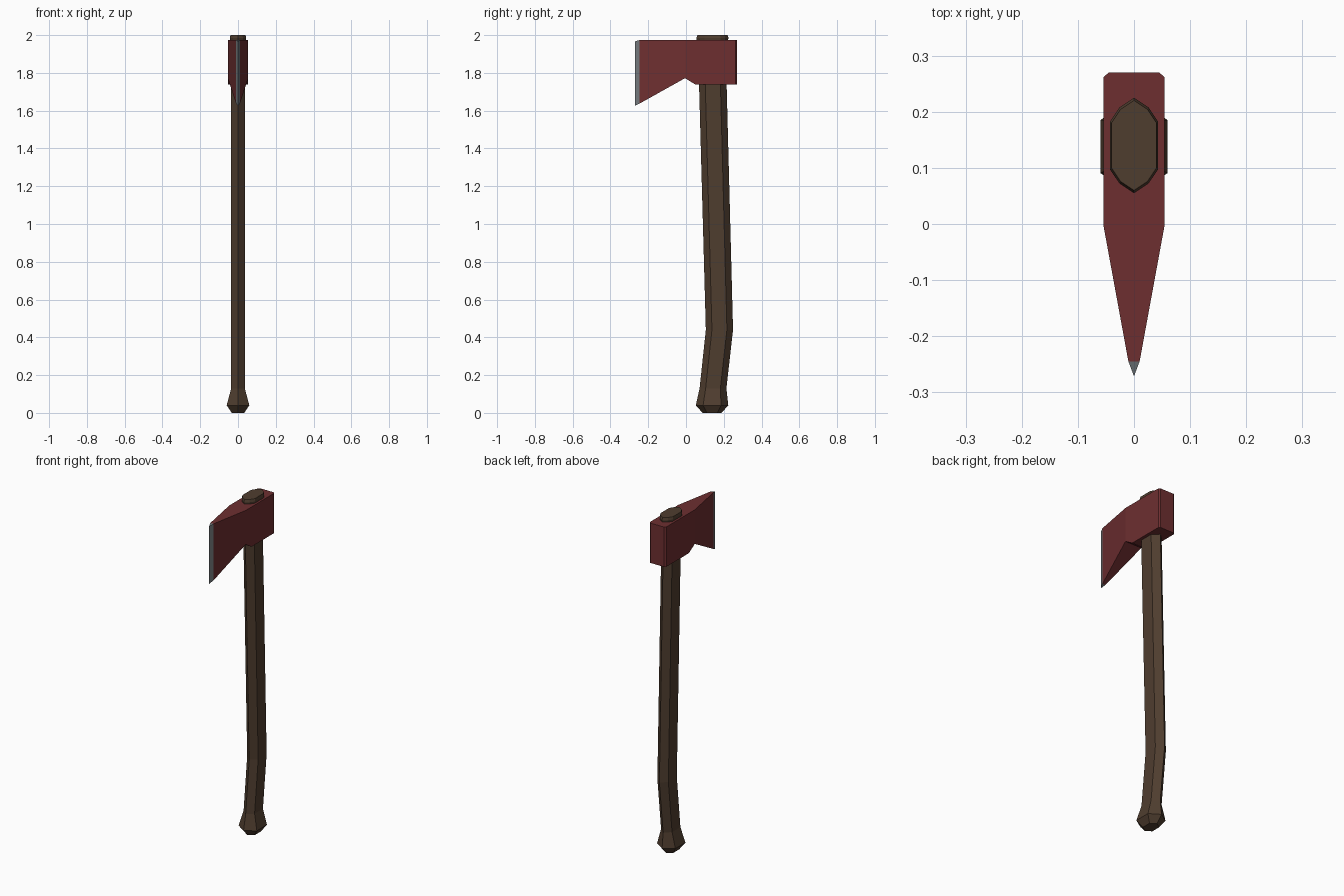
import bpy, bmesh

cube = bpy.data.objects.get("Cube")
if cube:
    bpy.data.objects.remove(cube, do_unlink=True)


def material(name, rgb):
    m = bpy.data.materials.new(name)
    m.use_nodes = True
    m.diffuse_color = (*rgb, 1)
    m.node_tree.nodes["Principled BSDF"].inputs["Base Color"].default_value = (*rgb, 1)
    return m


wood = material("dark wood", (0.078, 0.047, 0.028))
red = material("red paint", (0.155, 0.028, 0.03))
steel = material("bare steel", (0.17, 0.19, 0.2))


def loft(name, rings, mats):
    """Skin a list of equal-length point rings and cap both ends."""
    bm = bmesh.new()
    loops = [[bm.verts.new(p) for p in ring] for ring in rings]
    for a, b in zip(loops, loops[1:]):
        for i in range(len(a)):
            j = (i + 1) % len(a)
            bm.faces.new((a[i], a[j], b[j], b[i]))
    bm.faces.new(loops[0])
    bm.faces.new(loops[-1])
    bmesh.ops.remove_doubles(bm, verts=bm.verts, dist=0.0001)
    bmesh.ops.recalc_face_normals(bm, faces=bm.faces)
    mesh = bpy.data.meshes.new(name)
    bm.to_mesh(mesh)
    bm.free()
    for m in mats:
        mesh.materials.append(m)
    obj = bpy.data.objects.new(name, mesh)
    bpy.context.collection.objects.link(obj)
    return obj


def ring(z, y, w, h, section):
    return [(w * u, y + h * v, z) for u, v in section]


# Six-sided handle: butt, flared knob, bent grip, long shaft
hexagon = [(0, 1), (1, 0.55), (1, -0.55), (0, -1), (-1, -0.55), (-1, 0.55)]
stations = [
    (0.0, 0.138, 0.033, 0.05),
    (0.04, 0.138, 0.06, 0.086),
    (0.13, 0.143, 0.036, 0.071),
    (0.44, 0.177, 0.036, 0.072),
    (1.74, 0.142, 0.036, 0.073),
    (1.98, 0.138, 0.036, 0.073),
]
loft("handle", [ring(*s, hexagon) for s in stations], [wood])

# Handle end standing proud of the head, with softened corners
quarter = [(0, 1), (0.6, 0.8), (1, 0.5)]
half = quarter + [(u, -v) for u, v in reversed(quarter)]
section = half + [(-u, v) for u, v in reversed(half[1:-1])]
cap_stations = [
    (1.965, 0.14, 0.04, 0.081),
    (1.985, 0.14, 0.043, 0.085),
    (2.0, 0.14, 0.04, 0.08),
]
loft("handle_end", [ring(*s, section) for s in cap_stations], [wood])

# Axe head: rectangular sections from the cutting edge to the poll
head_stations = [  # y, half width, bottom, top
    (-0.27, 0.0005, 1.626, 1.967),
    (-0.245, 0.01, 1.638, 1.974),
    (-0.005, 0.054, 1.772, 1.974),
    (0.05, 0.054, 1.738, 1.974),
    (0.262, 0.054, 1.738, 1.974),
    (0.27, 0.045, 1.738, 1.974),
]
head = loft("axe_head",
            [[(-w, y, lo), (w, y, lo), (w, y, hi), (-w, y, hi)]
             for y, w, lo, hi in head_stations], [red, steel])
for face in head.data.polygons:
    if face.center.y < -0.25:
        face.material_index = 1
